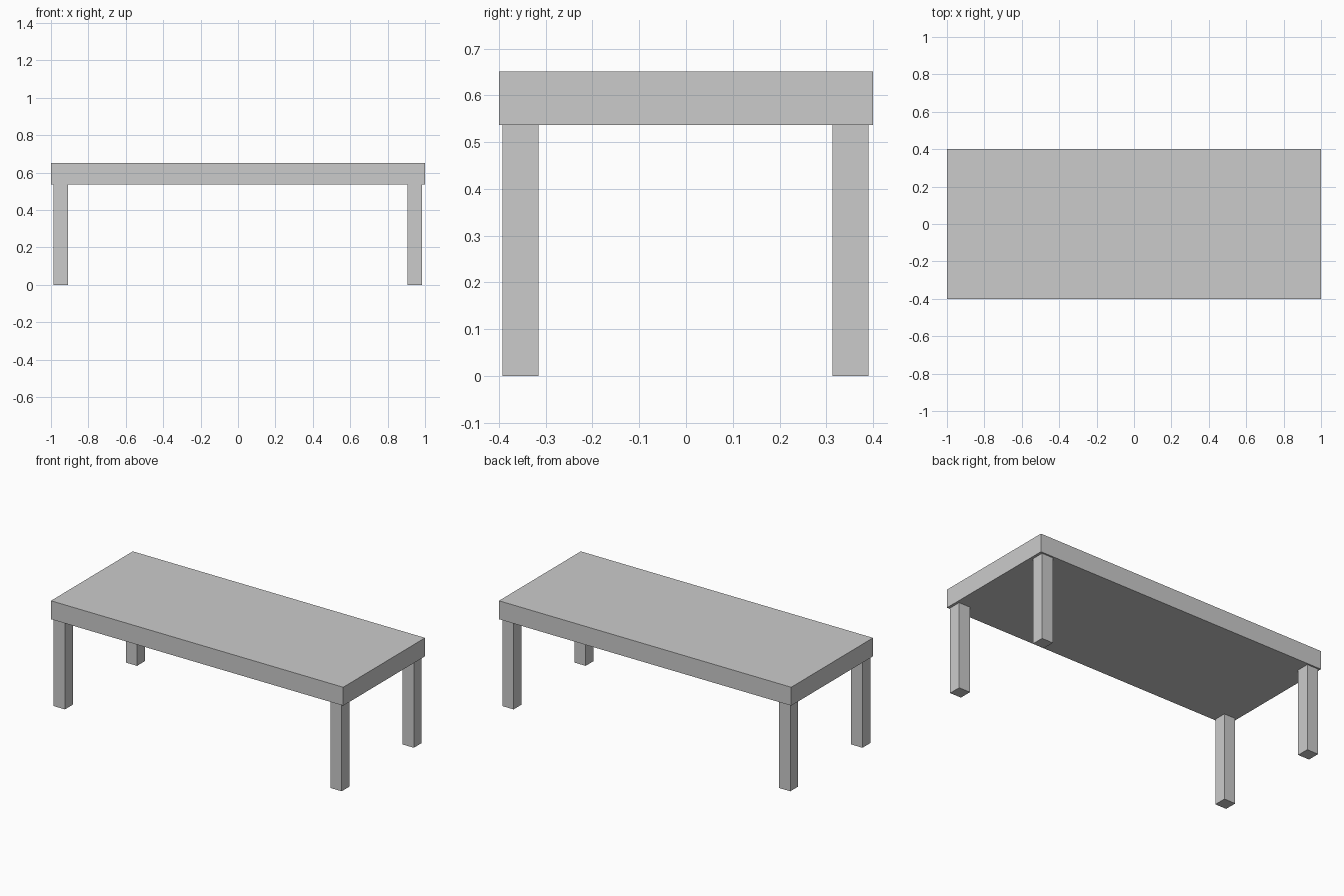
import bpy

if "Cube" in bpy.data.objects:
    bpy.data.objects.remove(bpy.data.objects["Cube"])


def box(name, lo, hi):
    """Axis-aligned box between two corners."""
    centre = [(a + b) / 2 for a, b in zip(lo, hi)]
    bpy.ops.mesh.primitive_cube_add(size=1, location=centre)
    obj = bpy.context.object
    obj.name = name
    obj.scale = [b - a for a, b in zip(lo, hi)]
    bpy.ops.object.transform_apply(location=False, rotation=False, scale=True)
    return obj


TOP_Z, UNDER_Z, LEG = 0.651, 0.537, 0.077

# Thick table top
box("table_top", (-1, -0.4, UNDER_Z), (1, 0.4, TOP_Z))

# Four square legs, set just in from the corners
for side, x in (("left", -0.987), ("right", 0.907)):
    for end, y in (("front", -0.392), ("back", 0.313)):
        box(f"{end}_{side}_leg", (x, y, 0), (x + LEG, y + LEG, UNDER_Z))
